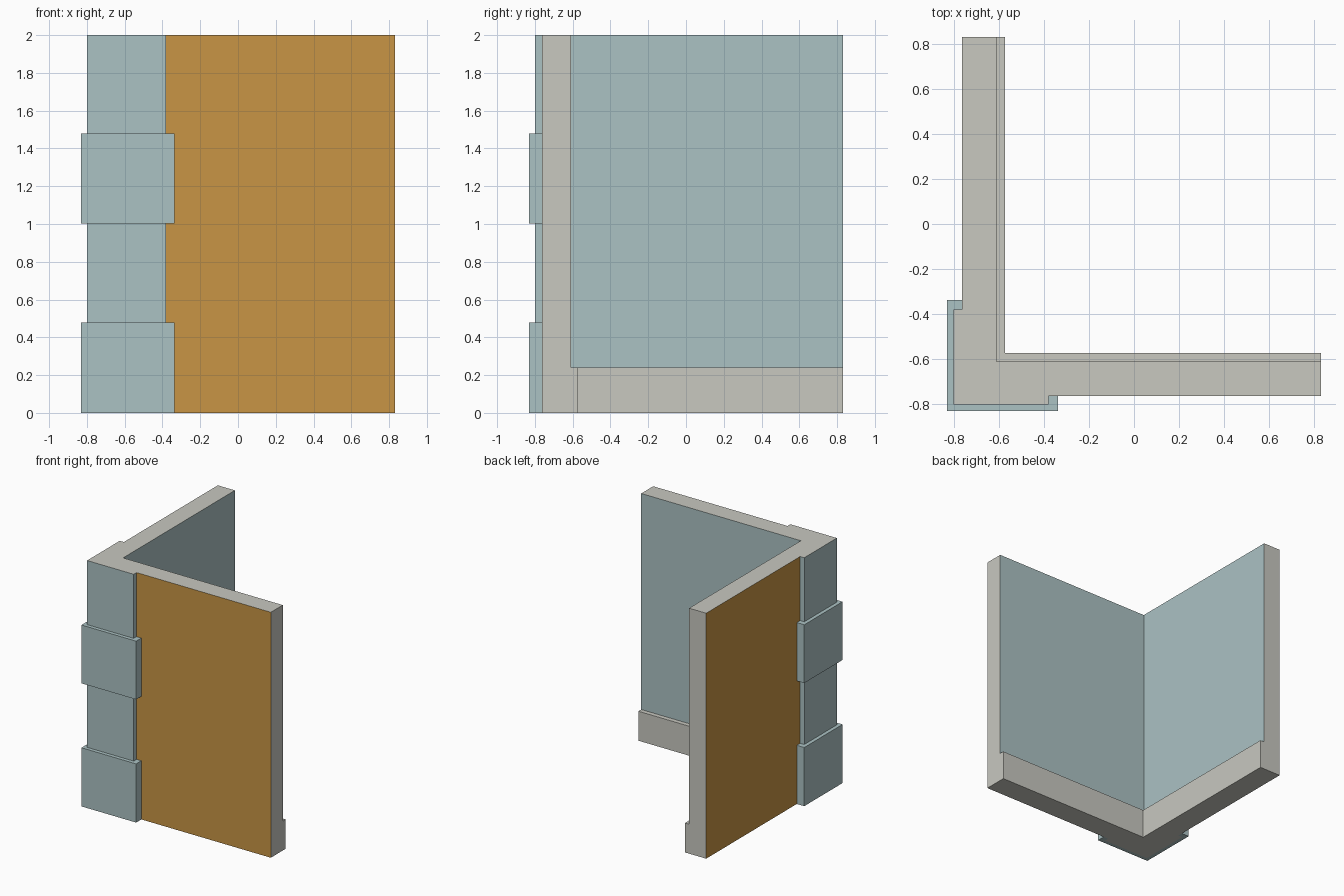
import bpy

if "Cube" in bpy.data.objects:
    bpy.data.objects.remove(bpy.data.objects["Cube"])


def material(name, rgb):
    m = bpy.data.materials.new(name)
    m.diffuse_color = (*rgb, 1)
    m.use_nodes = True
    m.node_tree.nodes["Principled BSDF"].inputs["Base Color"].default_value = m.diffuse_color
    return m


TEAL = material("pale_teal", (0.41, 0.54, 0.55))
ORANGE = material("ochre", (0.58, 0.30, 0.06))
GREY = material("warm_grey", (0.58, 0.58, 0.53))

END = 0.83       # free ends of both walls
OUT = -0.763     # outer wall face
IN = -0.609      # inner wall face
BOARD = -0.572   # baseboard face
H, BOARD_H = 2.0, 0.24
NARROW, WIDE = (-0.80, -0.38), (-0.83, -0.337)   # corner stones: face, edge


def make(name, faces, mat):
    verts, polys = [], []
    for f in faces:
        polys.append(range(len(verts), len(verts) + len(f)))
        verts += f
    me = bpy.data.meshes.new(name)
    me.from_pydata(verts, [], [list(p) for p in polys])
    me.materials.append(mat)
    ob = bpy.data.objects.new(name, me)
    bpy.context.collection.objects.link(ob)


def strip(path, z0, z1):
    """Upright faces along a path, facing to its right."""
    return [[(*a, z0), (*b, z0), (*b, z1), (*a, z1)] for a, b in zip(path, path[1:])]


def flat(path, z, up=True):
    pts = [(*p, z) for p in path]
    return pts if up else pts[::-1]


def stone_path(size):
    """Outline of a corner stone, from the left wall round to the front wall."""
    f, e = size
    return [(OUT, e), (f, e), (f, f), (e, f), (e, OUT)]


def inner_path(d):
    return [(END, d), (d, d), (d, END)]


# Alternating corner stones and the outer wall beside them
levels = [(0, 0.478, WIDE), (0.478, 1.003, NARROW), (1.003, 1.478, WIDE), (1.478, H, NARROW)]
outer = []
for i, (z0, z1, size) in enumerate(levels):
    faces = strip(stone_path(size), z0, z1)
    if size is WIDE:
        ring = stone_path(WIDE) + stone_path(NARROW)[::-1]
        faces += [flat(ring, z1), flat(ring, z0, False)]
    make(f"corner_stone_{i + 1}", faces, TEAL)
    e = size[1]
    outer += strip([(OUT, END), (OUT, e)], z0, z1) + strip([(e, OUT), (END, OUT)], z0, z1)
make("outer_wall", outer, ORANGE)

# Inner wall above the baseboard
make("inner_wall", strip(inner_path(IN), BOARD_H, H), TEAL)

# Baseboard with its ledge
ledge = inner_path(BOARD) + inner_path(IN)[::-1]
make("baseboard", strip(inner_path(BOARD), 0, BOARD_H) + [flat(ledge[::-1], BOARD_H)], GREY)

# Cut faces: top, bottom and the two wall ends
outline = [(OUT, END)] + stone_path(NARROW) + [(END, OUT)]
profile = [(OUT, 0), (BOARD, 0), (BOARD, BOARD_H), (IN, BOARD_H), (IN, H), (OUT, H)]
make("cut_faces", [
    flat(outline + inner_path(IN), H),
    flat(outline + inner_path(BOARD), 0, False),
    [(END, d, z) for d, z in profile],
    [(d, END, z) for d, z in profile[::-1]],
], GREY)
